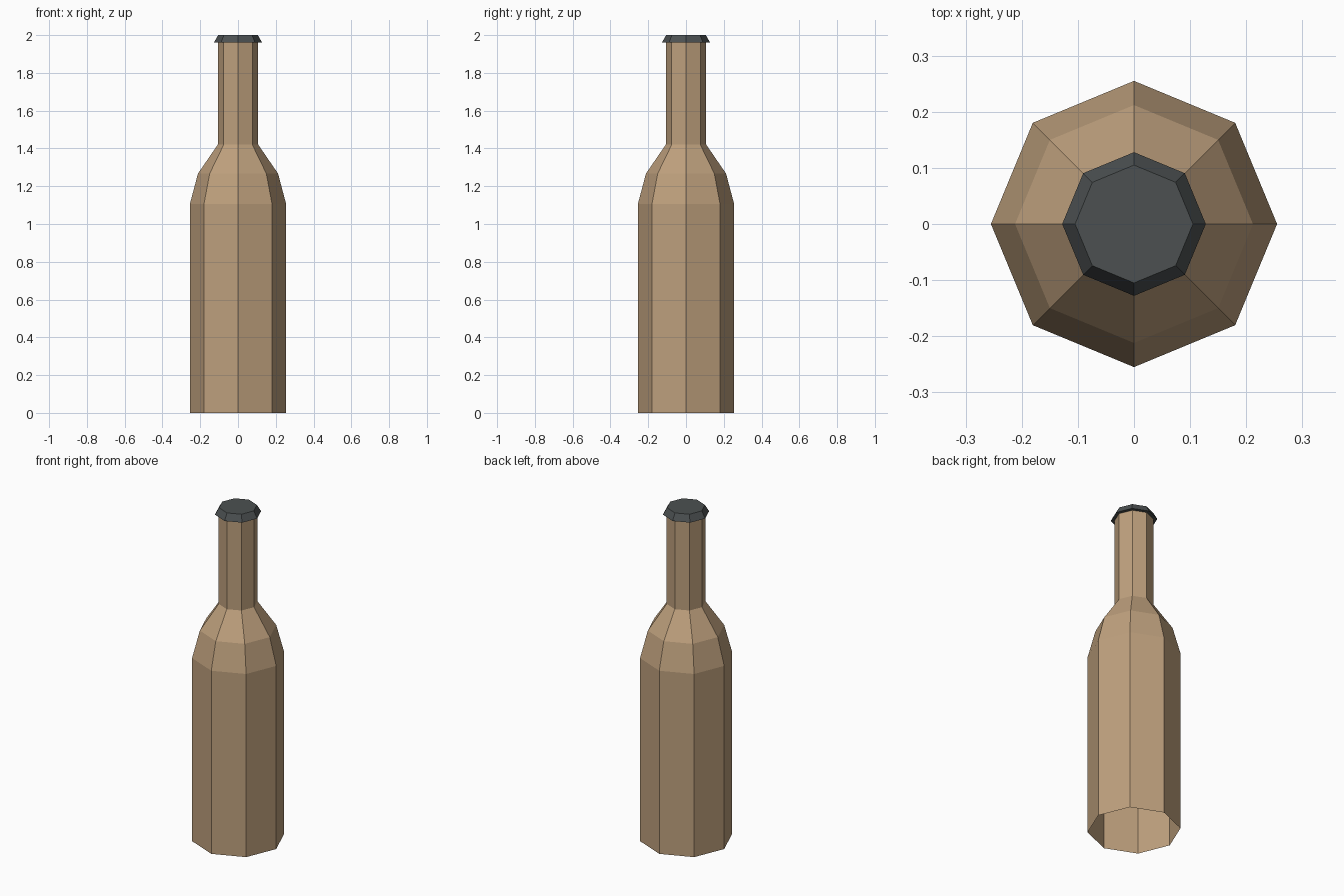
import bpy, bmesh, math

if "Cube" in bpy.data.objects:
    bpy.data.objects.remove(bpy.data.objects["Cube"])

SIDES = 8


def material(name, rgb):
    m = bpy.data.materials.new(name)
    m.diffuse_color = (*rgb, 1.0)
    m.use_nodes = True
    m.node_tree.nodes["Principled BSDF"].inputs["Base Color"].default_value = m.diffuse_color
    return m


def lathe(name, profile, mat, close_top=False):
    """Revolve (radius, height) points into a flat-faced eight-sided shell."""
    bm = bmesh.new()
    rings = []
    for r, z in profile:
        rings.append([bm.verts.new((r * math.cos(i * math.tau / SIDES),
                                    r * math.sin(i * math.tau / SIDES), z))
                      for i in range(SIDES)])
    for low, high in zip(rings, rings[1:]):
        for i in range(SIDES):
            j = (i + 1) % SIDES
            bm.faces.new((low[i], low[j], high[j], high[i]))
    if close_top:
        bm.faces.new(rings[-1])
    mesh = bpy.data.meshes.new(name)
    bm.to_mesh(mesh)
    bm.free()
    mesh.materials.append(mat)
    obj = bpy.data.objects.new(name, mesh)
    bpy.context.collection.objects.link(obj)
    return obj


tan = material("tan_glass", (0.515, 0.352, 0.205))
grey = material("dark_grey_cap", (0.072, 0.081, 0.083))

# Bottle: open base, body, two-step shoulder, straight neck
lathe("bottle", [(0.255, 0), (0.255, 1.105), (0.212, 1.267),
                 (0.107, 1.42), (0.107, 1.96)], tan)

# Cap: underside lip, flared skirt, flat top
lathe("cap", [(0.107, 1.96), (0.128, 1.96), (0.105, 2.0)], grey, close_top=True)
